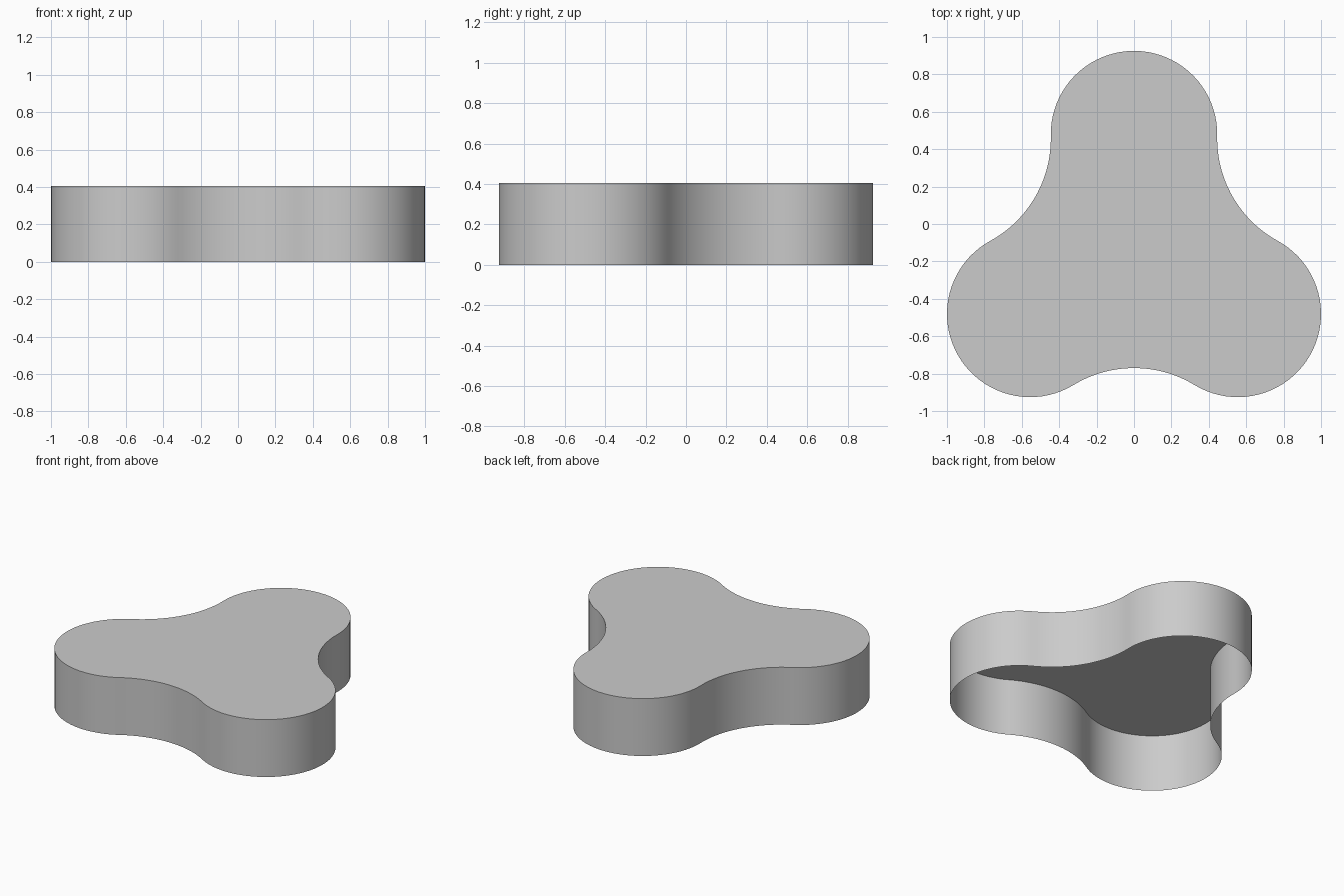
import bpy, bmesh
from math import sin, cos, pi, hypot, atan2, radians, sqrt

if "Cube" in bpy.data.objects:
    bpy.data.objects.remove(bpy.data.objects["Cube"])

HEIGHT = 0.405
LOBE_R = 0.445           # radius of each rounded lobe
ARM = 1.11 / sqrt(3)     # distance from the centroid to a lobe centre
CENTROID_Y = 0.4806 - ARM
WAIST = 0.61             # distance from the centroid to the hollow of each side

# Hollow arc tangent to two neighbouring lobes
half = ARM * sin(pi / 3)
gap = WAIST - ARM * cos(pi / 3)
HOLLOW_R = (half**2 + gap**2 - LOBE_R**2) / (2 * (LOBE_R - gap))
hollow_dist = WAIST + HOLLOW_R
spread = atan2(half, gap + HOLLOW_R)   # half angle of the hollow arc
sweep = pi / 3 + spread                # half angle of the lobe arc


def arc(dist, direction, radius, start, end, steps):
    cx, cy = dist * cos(direction), dist * sin(direction) + CENTROID_Y
    return [(cx + radius * cos(start + (end - start) * i / steps),
             cy + radius * sin(start + (end - start) * i / steps))
            for i in range(steps)]


# Outline: lobe then hollow, repeated around three sides
outline = []
for k in range(3):
    a = radians(90 + 120 * k)
    outline += arc(ARM, a, LOBE_R, a - sweep, a + sweep, 40)
    b = a + pi / 3
    outline += arc(hollow_dist, b, HOLLOW_R, b + pi + spread, b + pi - spread, 24)

# Flat top with a thin skirt, open underneath
bm = bmesh.new()
low = [bm.verts.new((x, y, 0)) for x, y in outline]
high = [bm.verts.new((x, y, HEIGHT)) for x, y in outline]
n = len(outline)
for i in range(n):
    j = (i + 1) % n
    bm.faces.new((low[i], low[j], high[j], high[i]))
bm.faces.new(high)
mesh = bpy.data.meshes.new("three_lobed_cover")
bm.to_mesh(mesh)
bm.free()

cover = bpy.data.objects.new("three_lobed_cover", mesh)
bpy.context.collection.objects.link(cover)
bpy.context.view_layer.objects.active = cover
cover.select_set(True)
bpy.ops.object.shade_smooth_by_angle(angle=radians(30))
